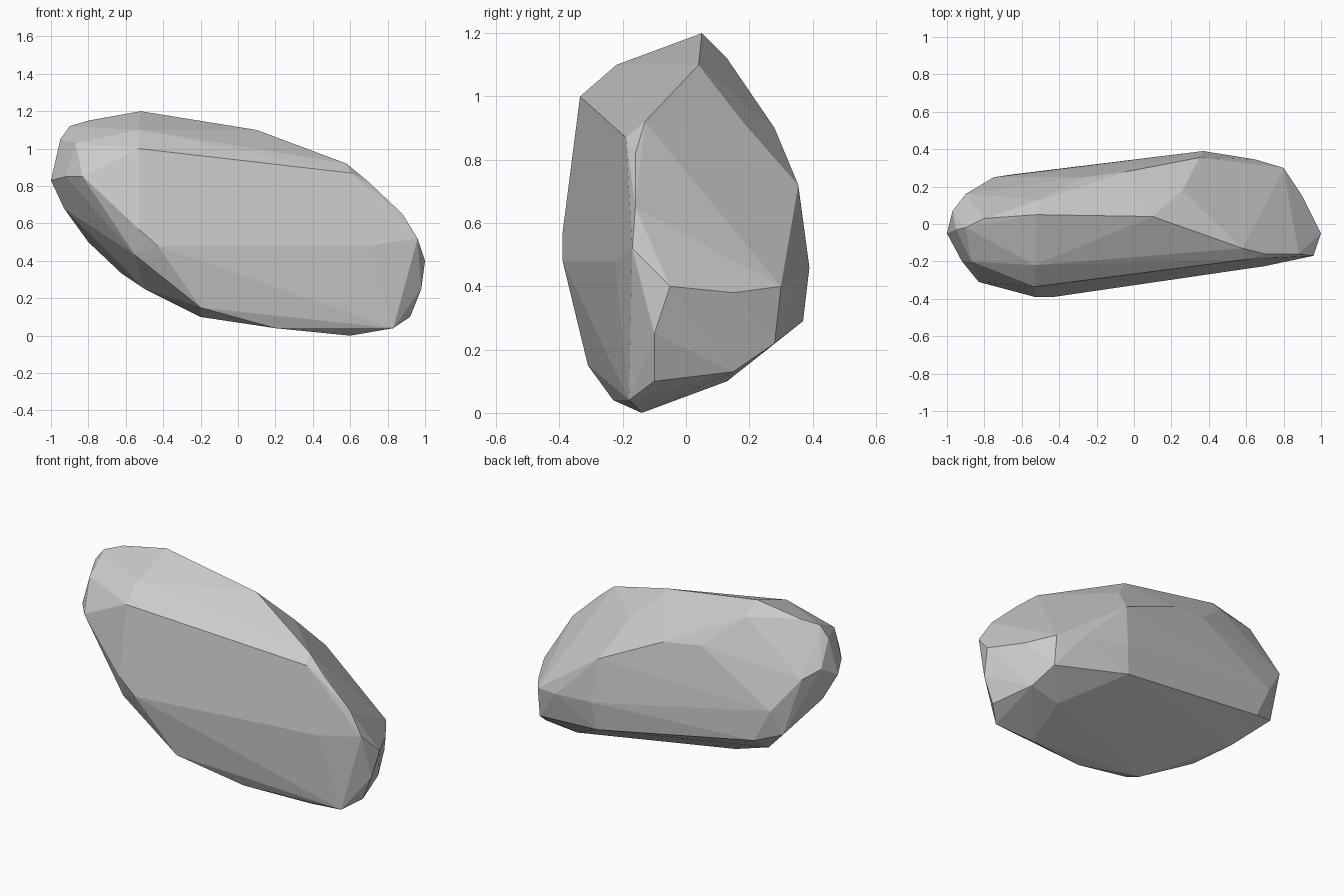
import bpy, bmesh, math

# Corner points of the boulder, grouped by region
top = [(-.52, .05, 1.2), (-.8, .03, 1.15), (.1, .04, 1.1), (-.53, -.22, 1.1),
       (-.53, -.335, 1), (.6, -.19, .87), (-.5, .13, 1.12), (.26, .18, .92)]
left = [(-.9, -.02, 1.12), (-.87, -.2, 1.03), (-.83, -.31, .85),
        (-.92, -.2, .85), (-1, -.05, .83), (-.97, .07, .9), (-.95, -.03, 1.05),
        (-.9, .16, .85), (-.93, 0, .68), (-.75, .25, .65), (-.55, -.33, .43)]
back = [(-.28, .25, .93), (-.04, .28, .9), (.35, .355, .72), (.37, .39, .46),
        (.35, .37, .29), (.65, .345, .42), (.8, .3, .4), (-.8, .2, .5),
        (-.65, .265, .45)]
right = [(.58, -.13, .92), (.7, -.16, .82), (.88, -.16, .65), (.96, -.17, .52),
         (1, -.05, .4), (.9, .15, .38), (.92, -.1, .1),
         (.98, -.1, .25), (.85, .15, .13), (.8, .28, .22)]
front = [(-.43, -.39, .48), (-.53, -.39, .57), (.7, -.225, .48), (-.2, -.31, .15)]
bottom = [(.83, -.18, .04), (.6, -.14, 0), (.2, -.23, .04), (-.2, -.2, .1),
          (-.5, -.1, .25), (-.62, .08, .33), (.65, .13, .1)]

# Wrap the points in a convex faceted skin
bm = bmesh.new()
for p in top + left + back + right + front + bottom:
    bm.verts.new(p)
bmesh.ops.convex_hull(bm, input=bm.verts)
loose = [v for v in bm.verts if not v.link_faces]
bmesh.ops.delete(bm, geom=loose, context='VERTS')

# Merge nearly coplanar triangles into broad facets
bmesh.ops.dissolve_limit(bm, angle_limit=math.radians(3), verts=bm.verts, edges=bm.edges)
bmesh.ops.recalc_face_normals(bm, faces=bm.faces)

mesh = bpy.data.meshes.new("boulder")
bm.to_mesh(mesh)
bm.free()
boulder = bpy.data.objects.new("boulder", mesh)
bpy.context.collection.objects.link(boulder)
